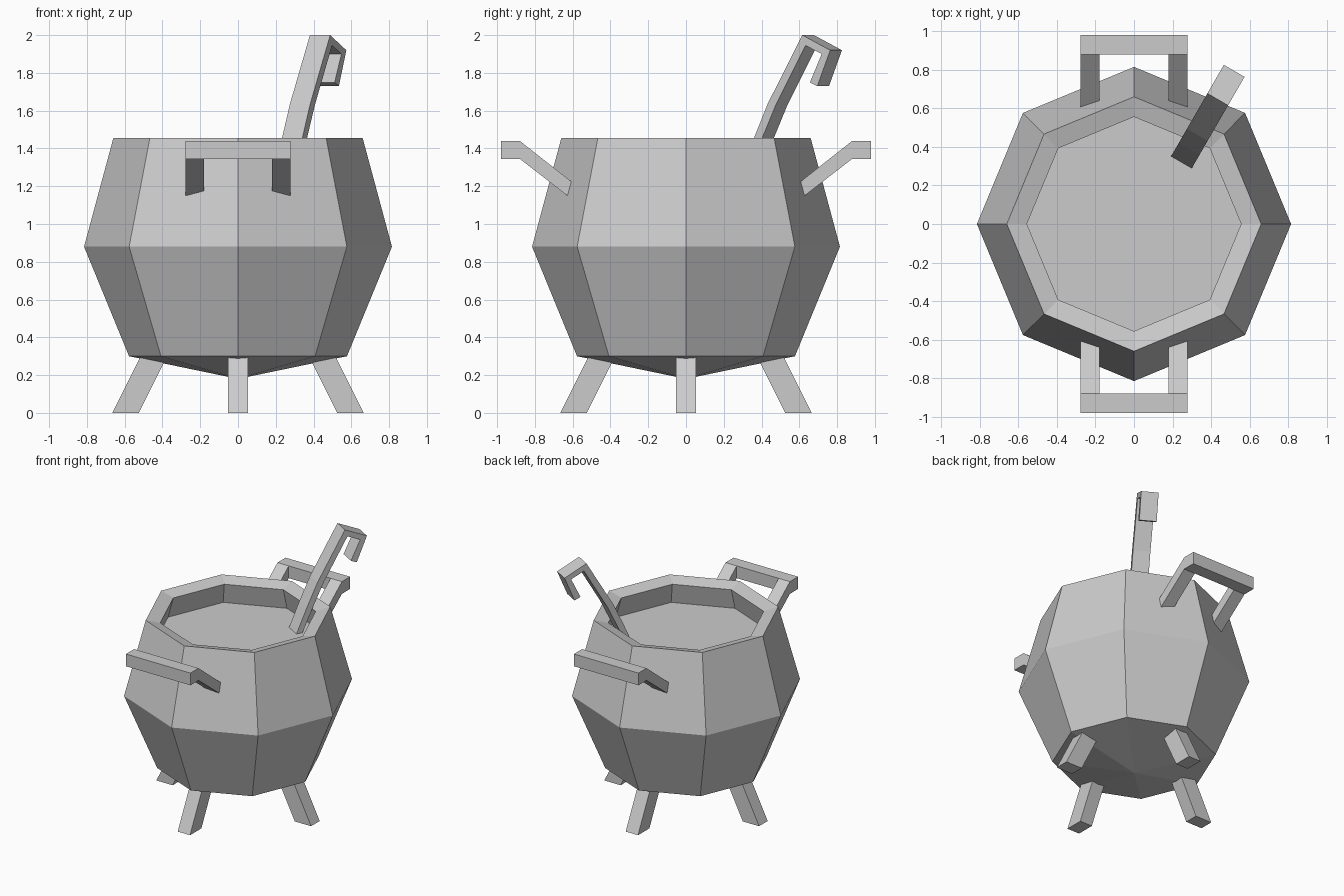
import bpy, bmesh
from math import cos, sin, pi, radians
from mathutils import Vector

if "Cube" in bpy.data.objects:
    bpy.data.objects.remove(bpy.data.objects["Cube"])


def finish(name, bm):
    bmesh.ops.recalc_face_normals(bm, faces=bm.faces)
    me = bpy.data.meshes.new(name)
    bm.to_mesh(me)
    bm.free()
    ob = bpy.data.objects.new(name, me)
    bpy.context.collection.objects.link(ob)
    return ob


def prism(bm, profile, angle, p0, p1):
    """Extrude a (distance, height) profile sideways from p0 to p1, facing the given angle."""
    out = Vector((cos(angle), sin(angle), 0))
    side = Vector((sin(angle), -cos(angle), 0))
    a, b = ([bm.verts.new(out * s + side * p + Vector((0, 0, z))) for s, z in profile]
            for p in (p0, p1))
    bm.faces.new(a)
    bm.faces.new(b[::-1])
    n = len(a)
    for i in range(n):
        j = (i + 1) % n
        bm.faces.new((a[i], b[i], b[j], a[j]))


def ring(bm, r, z, n=8):
    return [bm.verts.new((r * cos(2 * pi * i / n), r * sin(2 * pi * i / n), z)) for i in range(n)]


# Eight-sided pot: outer wall with pointed bottom, thickened inward
bm = bmesh.new()
rings = [ring(bm, r, z) for r, z in ((0.577, 0.30), (0.815, 0.88), (0.66, 1.455))]
apex = bm.verts.new((0, 0, 0.18))
for i in range(8):
    j = (i + 1) % 8
    bm.faces.new((apex, rings[0][j], rings[0][i]))
    for lo, hi in zip(rings, rings[1:]):
        bm.faces.new((lo[i], lo[j], hi[j], hi[i]))
# outward normals so the shell grows inward
pot = finish("pot", bm)
shell = pot.modifiers.new("wall", 'SOLIDIFY')
shell.thickness = 0.108
shell.offset = -1

# Liquid surface
bm = bmesh.new()
bm.faces.new(ring(bm, 0.62, 1.265))
liquid = finish("liquid", bm)
if liquid.data.polygons[0].normal.z < 0:
    liquid.data.flip_normals()

# Four splayed legs
leg = [(0.525, 0), (0.665, 0), (0.49, 0.35), (0.35, 0.35)]
for i, name in enumerate(("right", "back", "left", "front")):
    bm = bmesh.new()
    prism(bm, leg, i * pi / 2, -0.053, 0.053)
    finish(name + "_leg", bm)

# Two handles: crossbar plus a pair of arms sunk into the wall
bar = [(0.88, 1.345), (0.98, 1.345), (0.98, 1.44), (0.88, 1.44)]
arm = [(0.88, 1.345), (0.88, 1.44), (0.55, 1.18), (0.57, 1.105)]
for name, angle in (("front_handle", -pi / 2), ("back_handle", pi / 2)):
    bm = bmesh.new()
    prism(bm, bar, angle, -0.277, 0.277)
    for s in (-1, 1):
        prism(bm, arm, angle, s * 0.18, s * 0.277)
    finish(name, bm)

# Hooked ladle handle leaning out of the liquid
hook = [(0.36, 1.17), (0.482, 1.455), (0.565, 1.635), (0.777, 2.0), (0.948, 1.92),
        (0.869, 1.73), (0.824, 1.75), (0.896, 1.90), (0.797, 1.945),
        (0.615, 1.63), (0.525, 1.44), (0.405, 1.17)]
bm = bmesh.new()
prism(bm, hook, radians(60), -0.009, 0.115)
finish("ladle_handle", bm)
